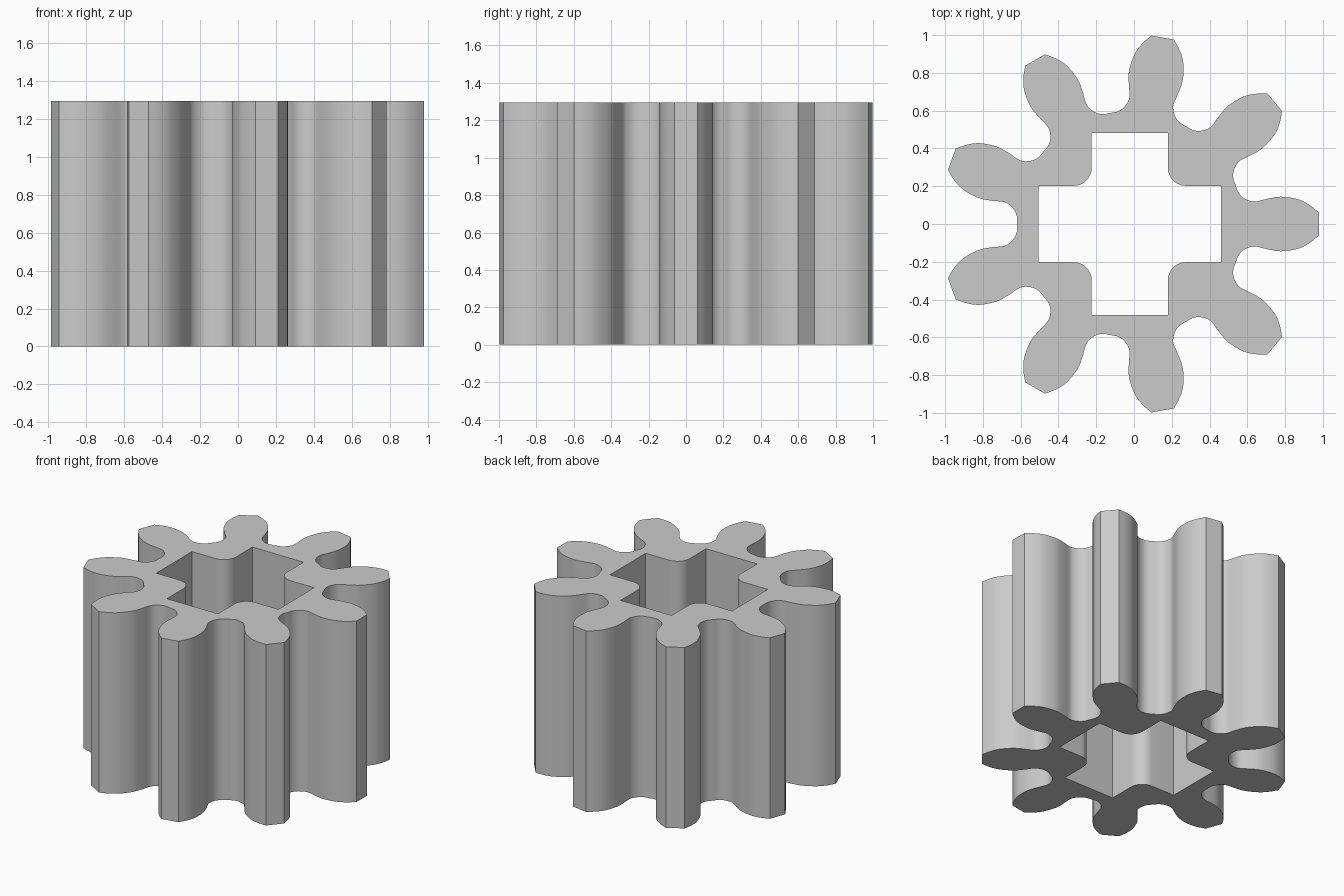
import bpy, bmesh, math
from mathutils import Vector

cube = bpy.data.objects.get("Cube")
if cube:
    bpy.data.objects.remove(cube, do_unlink=True)

TEETH, HEIGHT, CENTRE_X = 9, 1.295, -0.0225
PITCH = 360 / TEETH

# Half tooth from tip corner to root: radius, degrees off the tooth axis
FLANK = [(1.004, 3.45), (0.958, 6.0), (0.902, 8.3), (0.816, 10.2), (0.745, 10.4),
         (0.683, 10.1), (0.651, 10.7), (0.617, 13.0), (0.599, 16.2), (0.597, 20.0)]


def polar(r, deg):
    a = math.radians(deg)
    return Vector((r * math.cos(a), r * math.sin(a), 0))


def smooth_path(pts, steps=4):
    """Catmull-Rom curve through the points."""
    ext = [2 * pts[0] - pts[1], *pts, 2 * pts[-1] - pts[-2]]
    out = []
    for a, b, c, d in zip(ext, ext[1:], ext[2:], ext[3:]):
        for i in range(steps):
            t = i / steps
            out.append(0.5 * (2 * b + (c - a) * t + (2 * a - 5 * b + 4 * c - d) * t * t
                              + (3 * b - a - 3 * c + d) * t ** 3))
    return out + [pts[-1]]


def gear_outline():
    # One gap: flank down to the root, then mirrored up to the next tooth
    gap = FLANK + [(r, PITCH - a) for r, a in reversed(FLANK[:-1])]
    pts = []
    for k in range(TEETH):
        pts += smooth_path([polar(r, a + k * PITCH) for r, a in gap])
    return pts


def bore_outline(reach=0.483, half=0.202, radius=0.095, steps=8):
    # Cross-shaped bore with rounded inner corners
    pts = []
    c = half + radius
    for k in range(4):
        quarter = [Vector((reach, -half, 0)), Vector((reach, half, 0))]
        quarter += [Vector((c, c, 0)) + polar(radius, 270 - 90 * i / steps)
                    for i in range(steps + 1)]
        turn = math.radians(90 * k)
        for p in quarter:
            pts.append(Vector((p.x * math.cos(turn) - p.y * math.sin(turn),
                               p.x * math.sin(turn) + p.y * math.cos(turn), 0)))
    return pts


def add_loop(bm, pts):
    vs = [bm.verts.new(p + Vector((CENTRE_X, 0, 0))) for p in pts]
    return [bm.edges.new((a, b)) for a, b in zip(vs, vs[1:] + vs[:1])]


# Pinion body: fill between the outlines, then extrude upwards
bm = bmesh.new()
edges = add_loop(bm, gear_outline()) + add_loop(bm, bore_outline())
bmesh.ops.triangle_fill(bm, edges=edges, use_beauty=True, normal=(0, 0, 1))
ext = bmesh.ops.extrude_face_region(bm, geom=bm.faces[:], use_keep_orig=True)
top = [g for g in ext["geom"] if isinstance(g, bmesh.types.BMVert)]
bmesh.ops.translate(bm, verts=top, vec=(0, 0, HEIGHT))
bmesh.ops.recalc_face_normals(bm, faces=bm.faces[:])
mesh = bpy.data.meshes.new("pinion_gear")
bm.to_mesh(mesh)
bm.free()

gear = bpy.data.objects.new("pinion_gear", mesh)
bpy.context.collection.objects.link(gear)

# Plain grey material
grey = bpy.data.materials.new("grey")
grey.use_nodes = True
colour = (0.6, 0.6, 0.6, 1)
grey.diffuse_color = colour
grey.node_tree.nodes["Principled BSDF"].inputs["Base Color"].default_value = colour
mesh.materials.append(grey)

bpy.ops.object.select_all(action="DESELECT")
gear.select_set(True)
bpy.context.view_layer.objects.active = gear
bpy.ops.object.shade_smooth_by_angle(angle=math.radians(30))
